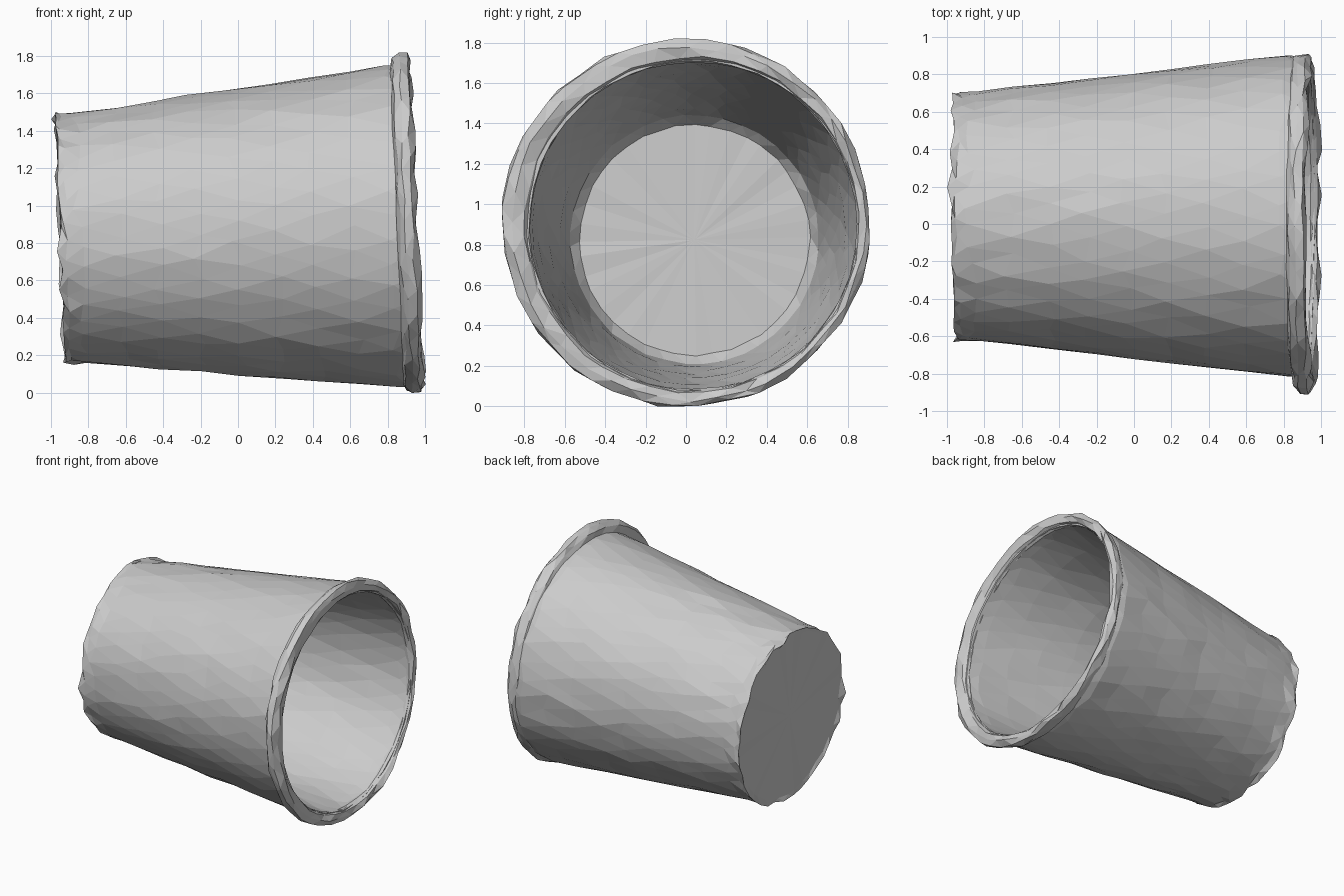
import bpy, bmesh, math, random
from mathutils import Vector

if "Cube" in bpy.data.objects:
    bpy.data.objects.remove(bpy.data.objects["Cube"])

random.seed(4)
SEG = 40


def ring_point(s, r, angle, dy):
    """Point on a ring round the slightly tilted axis of the cup lying down."""
    n, z = math.sin(angle), 0.857 + 0.038 * s + abs(dy) * 0.35
    return Vector((s - 0.042 * r * n, 0.042 - dy + r * math.cos(angle), z + r * n))


def lathe(name, profile, cap_start=False, cap_end=False, close=False):
    """Profile rows: axis position, radius, rim shift, axis and radius roughness."""
    bm = bmesh.new()
    rings = []
    for k, (s, r, dy, js, jr) in enumerate(profile):
        ring = []
        for i in range(SEG):
            a = math.tau * (i + 0.5 * (k % 2)) / SEG + random.uniform(-0.025, 0.025)
            ring.append(bm.verts.new(ring_point(
                s + random.uniform(-js, js), r + random.uniform(-jr, jr), a, dy)))
        rings.append(ring)
    # Staggered triangles between neighbouring rings
    count = len(rings) if close else len(rings) - 1
    for k in range(count):
        a, b = rings[k], rings[(k + 1) % len(rings)]
        for i in range(SEG):
            j = (i + 1) % SEG
            if k % 2 == 0:
                bm.faces.new((a[i], a[j], b[i]))
                bm.faces.new((a[j], b[j], b[i]))
            else:
                bm.faces.new((a[i], b[j], b[i]))
                bm.faces.new((a[i], a[j], b[j]))
    # End discs as fans
    for use, ring, row in ((cap_start, rings[0], profile[0]), (cap_end, rings[-1], profile[-1])):
        if use:
            c = bm.verts.new(ring_point(row[0], 0, 0, row[2]))
            for i in range(SEG):
                bm.faces.new((ring[i], ring[(i + 1) % SEG], c))
    bmesh.ops.recalc_face_normals(bm, faces=bm.faces)
    mesh = bpy.data.meshes.new(name)
    bm.to_mesh(mesh)
    bm.free()
    obj = bpy.data.objects.new(name, mesh)
    bpy.context.collection.objects.link(obj)
    return obj


def wall(s):
    return 0.765 + 0.115 * s


# Tapered cup: flat base, ragged base edge, outer wall, mouth, inner wall, floor
profile = [(-0.945, 0.635, 0, 0.006, 0.008),
           (-0.957, 0.668, 0, 0.018, 0.014),
           (-0.92, 0.664, 0, 0.015, 0.01)]
for k in range(9):
    s = -0.85 + k * 0.21
    profile.append((s, wall(s), 0, 0.03, 0.005))
profile.append((0.93, 0.855, 0.01, 0.004, 0.004))
profile.append((0.93, 0.815, 0.005, 0.004, 0.004))
for k in range(8):
    s = 0.82 - k * 0.235
    profile.append((s, wall(s) - 0.055, 0, 0.02, 0.004))
profile.append((-0.89, 0.57, 0, 0.004, 0.005))
lathe("cup_body", profile, cap_start=True, cap_end=True)

# Uneven rolled lip, set slightly to one side of the mouth
lathe("cup_rim", [
    (0.85, 0.855, 0.012, 0.004, 0.003),
    (0.865, 0.89, 0.035, 0.008, 0.006),
    (0.895, 0.91, 0.042, 0.01, 0.01),
    (0.935, 0.908, 0.042, 0.012, 0.01),
    (0.957, 0.875, 0.03, 0.016, 0.01),
    (0.945, 0.83, 0.01, 0.01, 0.008),
    (0.91, 0.81, 0.005, 0.006, 0.004),
    (0.86, 0.82, 0.005, 0.004, 0.004)], close=True)
